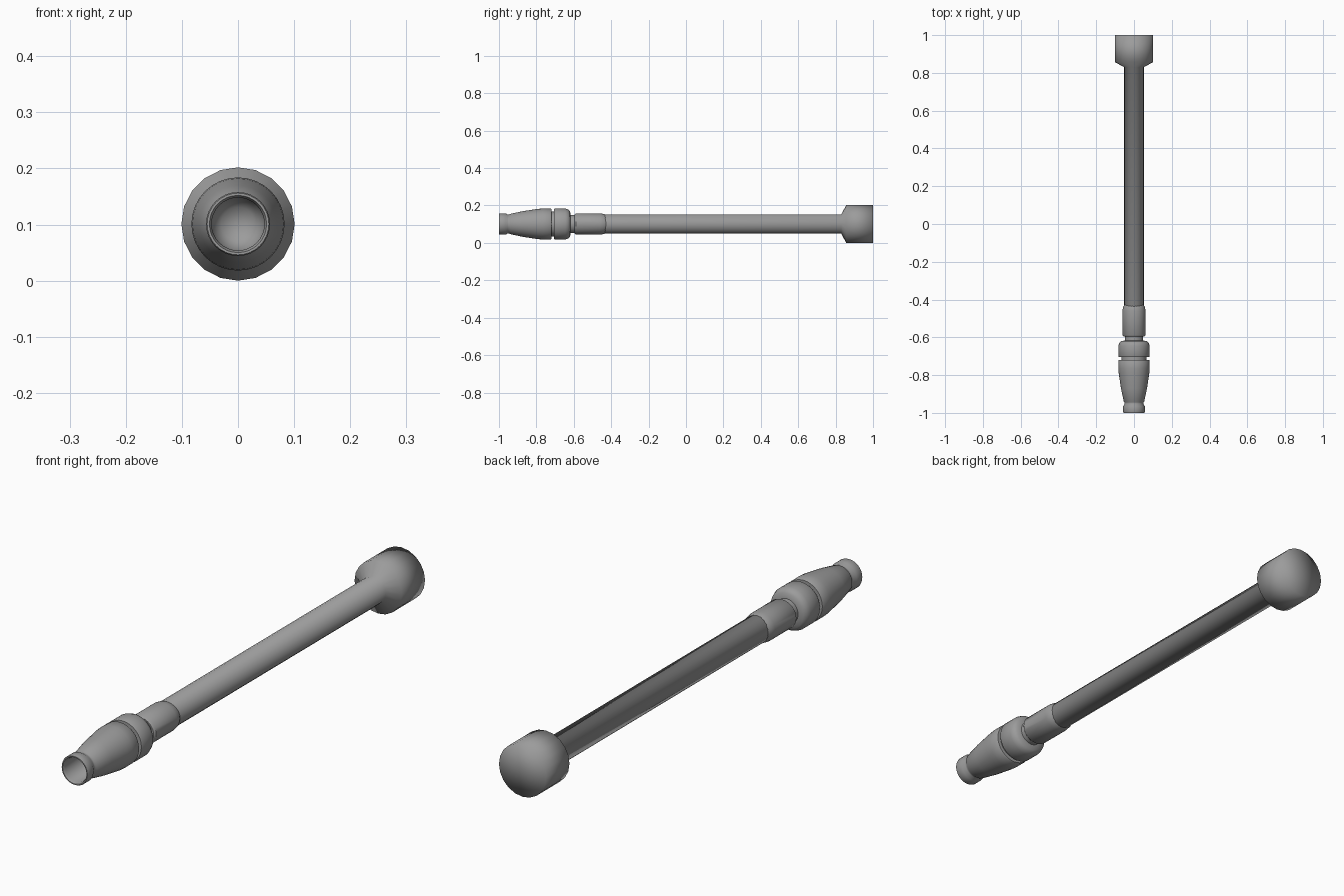
import bpy, bmesh, math

cube = bpy.data.objects.get("Cube")
if cube:
    bpy.data.objects.remove(cube, do_unlink=True)

AXIS_Z = 0.101

grey = bpy.data.materials.new("mid grey")
grey.use_nodes = True
colour = (0.33, 0.33, 0.33, 1)
grey.diffuse_color = colour
bsdf = grey.node_tree.nodes["Principled BSDF"]
bsdf.inputs["Base Color"].default_value = colour
bsdf.inputs["Roughness"].default_value = 0.6


def lathe(name, profile, sides, squash=1.0, angle=None):
    """Spin (y, radius) points around the long axis; radius 0 makes a pole."""
    bm = bmesh.new()
    rings = []
    for y, r in profile:
        if r == 0:
            rings.append([bm.verts.new((0, y, AXIS_Z))] * sides)
            continue
        rings.append([bm.verts.new((r * math.sin(2 * math.pi * i / sides), y,
                                    AXIS_Z + squash * r * math.cos(2 * math.pi * i / sides)))
                      for i in range(sides)])
    for a, b in zip(rings, rings[1:]):
        for i in range(sides):
            j = (i + 1) % sides
            bm.faces.new(list(dict.fromkeys((a[i], a[j], b[j], b[i]))))
    bmesh.ops.recalc_face_normals(bm, faces=bm.faces)
    mesh = bpy.data.meshes.new(name)
    bm.to_mesh(mesh)
    bm.free()
    mesh.materials.append(grey)
    obj = bpy.data.objects.new(name, mesh)
    bpy.context.collection.objects.link(obj)
    bpy.ops.object.select_all(action='DESELECT')
    obj.select_set(True)
    bpy.context.view_layer.objects.active = obj
    if angle is None:
        bpy.ops.object.shade_smooth()
    else:
        bpy.ops.object.shade_smooth_by_angle(angle=math.radians(angle))
    return obj


# Hollow tip and tapered nozzle, starting at the closed end of the bore
lathe("nozzle", [
    (-0.87, 0), (-0.88, 0.03), (-0.90, 0.046), (-0.99, 0.047), (-1.0, 0.051),
    (-1.0, 0.055), (-0.996, 0.057), (-0.965, 0.057), (-0.952, 0.05),
    (-0.945, 0.05), (-0.94, 0.054), (-0.87, 0.069), (-0.79, 0.081),
    (-0.765, 0.083), (-0.724, 0.083), (-0.72, 0.08), (-0.72, 0.066),
    (-0.70, 0.066)], 32, angle=40)

# Rounded ring behind the groove, stepping down to the neck
lathe("locking_ring", [
    (-0.705, 0.06), (-0.705, 0.08), (-0.70, 0.083), (-0.645, 0.083),
    (-0.63, 0.078), (-0.62, 0.068), (-0.617, 0.048), (-0.585, 0.048)], 32, angle=40)

# Slightly oval sleeve over the start of the shaft
lathe("sleeve", [
    (-0.595, 0.045), (-0.595, 0.055), (-0.588, 0.061), (-0.46, 0.061),
    (-0.44, 0.058), (-0.425, 0.050)], 32, squash=0.93, angle=40)

# Long shaft flowing into the flared head with its flat end
lathe("shaft_and_head", [
    (-0.59, 0.045), (-0.58, 0.052), (0.83, 0.052), (0.857, 0.101),
    (1.0, 0.101), (1.0, 0)], 20)
